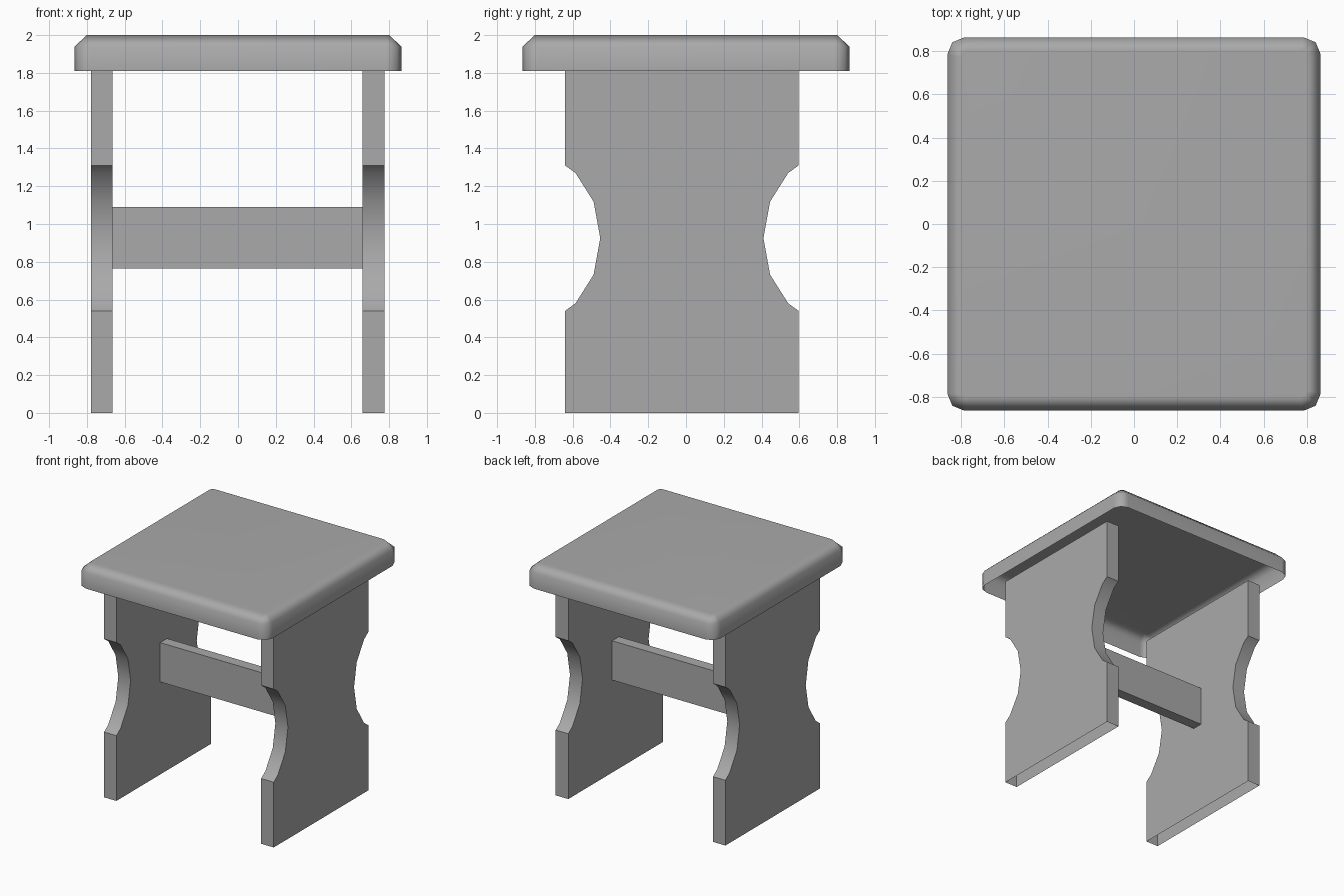
import bpy
import bmesh

cube = bpy.data.objects.get("Cube")
if cube:
    bpy.data.objects.remove(cube, do_unlink=True)

# One plain grey for the whole stool
grey = bpy.data.materials.new("plain_grey")
grey.use_nodes = True
colour = (0.4, 0.4, 0.4, 1)
grey.diffuse_color = colour
grey.node_tree.nodes["Principled BSDF"].inputs["Base Color"].default_value = colour


def finish(name, bm):
    mesh = bpy.data.meshes.new(name)
    bm.to_mesh(mesh)
    bm.free()
    mesh.materials.append(grey)
    obj = bpy.data.objects.new(name, mesh)
    bpy.context.collection.objects.link(obj)
    bpy.ops.object.select_all(action="DESELECT")
    obj.select_set(True)
    bpy.context.view_layer.objects.active = obj
    return obj


def bridge(bm, lower, upper):
    for i in range(len(lower)):
        j = (i + 1) % len(lower)
        bm.faces.new((lower[i], lower[j], upper[j], upper[i]))


def rounded_square(bm, half, cut, z):
    """Counter-clockwise ring with a two-segment bevel on each corner."""
    corner = [(half, half - cut), (half - cut * 0.29, half - cut * 0.29), (half - cut, half)]
    ring = []
    for _ in range(4):
        ring += [bm.verts.new((x, y, z)) for x, y in corner]
        corner = [(-y, x) for x, y in corner]
    return ring


# Seat: a hollow slab, open underneath, with a bevelled top edge
bm = bmesh.new()
rings = [rounded_square(bm, half, cut, z) for half, cut, z in
         ((0.865, 0.08, 1.81), (0.865, 0.08, 1.94), (0.8, 0.03, 2.0))]
for lower, upper in zip(rings, rings[1:]):
    bridge(bm, lower, upper)
bm.faces.new(rings[-1])
seat = finish("seat", bm)
bpy.ops.object.shade_smooth()
seat.modifiers.new("flat_top_shading", "WEIGHTED_NORMAL")

# Side panels: an outline with scooped edges, open at floor and seat
MID_Y, MID_Z, TOP = -0.022, 0.925, 1.81
scoop = [(0.618, -0.385), (0.563, -0.345), (0.467, -0.193), (0.432, 0)]
scoop += [(w, -dz) for w, dz in reversed(scoop[:-1])]
edge = [(0.618, 0)] + [(w, MID_Z + dz) for w, dz in scoop] + [(0.618, TOP)]
outline = [(MID_Y + w, z) for w, z in edge] + [(MID_Y - w, z) for w, z in reversed(edge)]


def side_panel(name, x0, x1):
    bm = bmesh.new()
    inner, outer = ([bm.verts.new((x, y, z)) for y, z in outline] for x in (x0, x1))
    bm.faces.new(outer)
    bm.faces.new(inner[::-1])
    bridge(bm, inner, outer)
    ends = [f for f in bm.faces if len(f.verts) == 4
            and (all(v.co.z < 0.01 for v in f.verts) or all(v.co.z > TOP - 0.01 for v in f.verts))]
    bmesh.ops.delete(bm, geom=ends, context="FACES_ONLY")
    finish(name, bm)
    bpy.ops.object.shade_smooth_by_angle()


side_panel("left_side_panel", 0.66, 0.775)
side_panel("right_side_panel", -0.778, -0.665)

# Stretcher board between the panels
bm = bmesh.new()
bmesh.ops.create_cube(bm, size=1)
bmesh.ops.scale(bm, vec=(1.325, 0.09, 0.325), verts=bm.verts)
bmesh.ops.translate(bm, vec=(-0.0025, MID_Y, 0.928), verts=bm.verts)
finish("stretcher", bm)
